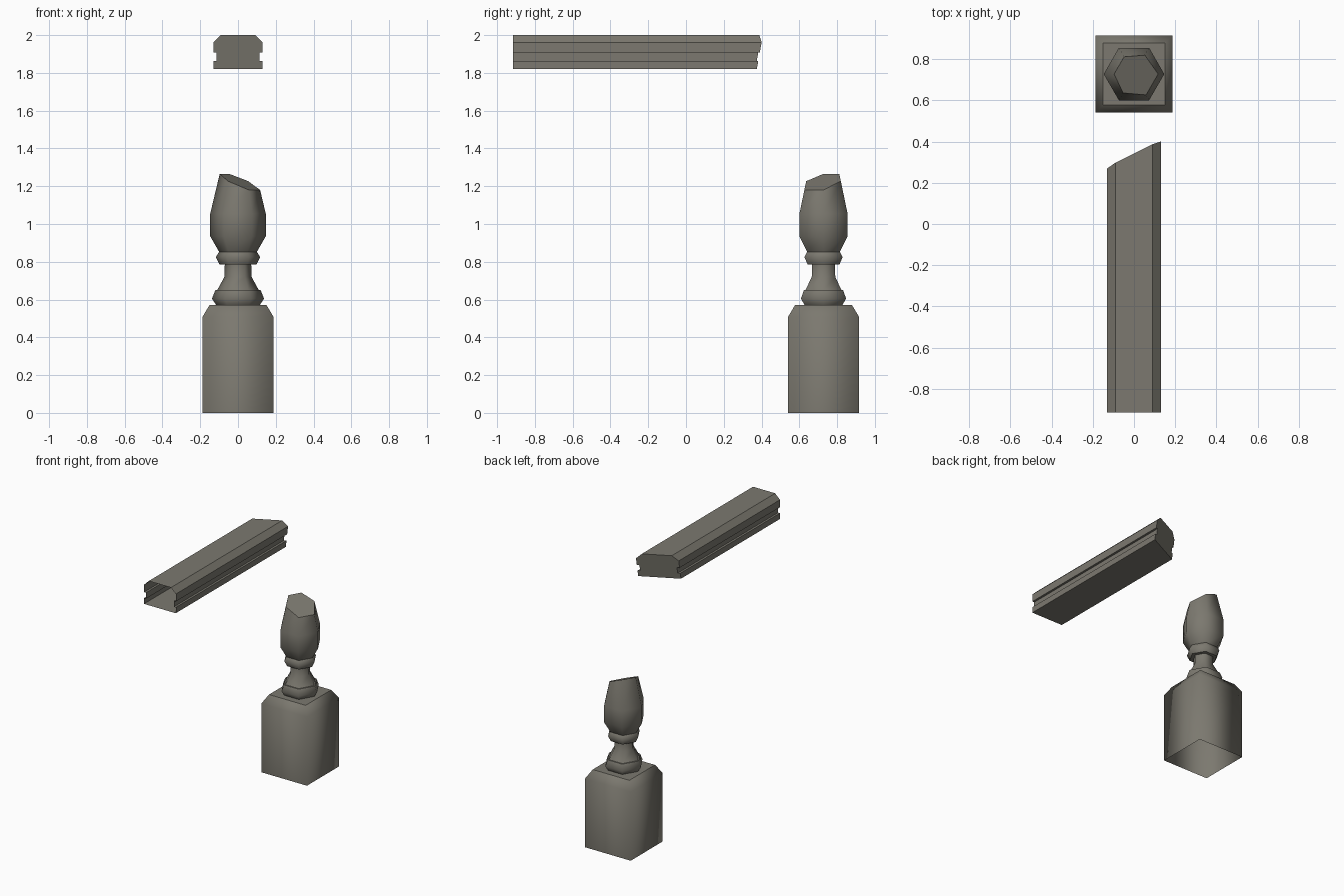
import bpy, bmesh, math
from mathutils import Vector

if "Cube" in bpy.data.objects:
    bpy.data.objects.remove(bpy.data.objects["Cube"])

# one flat colour for everything
paint = bpy.data.materials.new("grey olive wood")
paint.diffuse_color = (0.2, 0.19, 0.16, 1)
paint.use_nodes = True
paint.node_tree.nodes["Principled BSDF"].inputs["Base Color"].default_value = paint.diffuse_color

POST_Y = 0.728


def finish(name, bm):
    """Turn a bmesh into a named, coloured object."""
    me = bpy.data.meshes.new(name)
    bm.to_mesh(me)
    bm.free()
    me.materials.append(paint)
    ob = bpy.data.objects.new(name, me)
    bpy.context.collection.objects.link(ob)
    return ob


def lathe(bm, profile, sides, turn):
    """Stack of n-sided rings (corner radius, z, sharp); both ends open."""
    rings = []
    for r, z, sharp in profile:
        ring = [bm.verts.new((r * math.cos(turn + 2 * math.pi * i / sides),
                              POST_Y + r * math.sin(turn + 2 * math.pi * i / sides), z))
                for i in range(sides)]
        rings.append((ring, sharp))
    for (a, _), (b, _) in zip(rings, rings[1:]):
        for i in range(sides):
            j = (i + 1) % sides
            bm.faces.new((a[i], a[j], b[j], b[i])).smooth = True
    for ring, sharp in rings:
        if sharp:
            for i in range(sides):
                e = bm.edges.get((ring[i], ring[(i + 1) % sides]))
                e.smooth = False
    return rings[-1][0]


# square post base: soft corners, chamfered top, open underneath
bm = bmesh.new()
q = math.sqrt(2)
top = lathe(bm, [(0.187 * q, 0, False), (0.187 * q, 0.51, False), (0.15 * q, 0.572, True)],
            4, math.pi / 4)
bm.faces.new(top)
finish("post_base", bm)

# hexagonal turned spindle, cut off by a slanted plane
bm = bmesh.new()
lathe(bm, [(0.115, 0.57, True), (0.138, 0.605, False), (0.12, 0.65, True), (0.11, 0.65, True),
           (0.072, 0.72, False), (0.07, 0.785, True), (0.097, 0.785, True),
           (0.117, 0.825, False), (0.1, 0.853, True), (0.147, 0.935, False),
           (0.147, 1.055, False), (0.08, 1.335, False)], 6, 0)
cut = bmesh.ops.bisect_plane(bm, geom=bm.verts[:] + bm.edges[:] + bm.faces[:],
                             plane_co=(0, POST_Y, 1.227), plane_no=Vector((0.4, -0.235, 1)),
                             clear_outer=True)
rim = [g for g in cut["geom_cut"] if isinstance(g, bmesh.types.BMEdge)]
for f in bmesh.ops.contextual_create(bm, geom=rim)["faces"]:
    f.smooth = False
    f.normal_update()
    if f.normal.z < 0:
        f.normal_flip()
for e in rim:
    e.smooth = False
finish("spindle", bm)

# grooved handrail: mirrored profile, open front end, slanted closed back end
half = [(0.13, 1.82), (0.13, 1.863), (0.114, 1.863), (0.114, 1.907),
        (0.13, 1.907), (0.13, 1.962), (0.091, 2.0)]
outline = half + [(-x, z) for x, z in reversed(half)]
bm = bmesh.new()
front = [bm.verts.new((x, -0.915, z)) for x, z in outline]
back = [bm.verts.new((x, 0.40 + 0.5 * (x - 0.13) + 0.18 * (z - 1.96), z)) for x, z in outline]
n = len(outline)
for i in range(n):
    j = (i + 1) % n
    bm.faces.new((front[i], front[j], back[j], back[i]))
bm.faces.new(back)
bmesh.ops.recalc_face_normals(bm, faces=bm.faces[:])
finish("handrail", bm)
